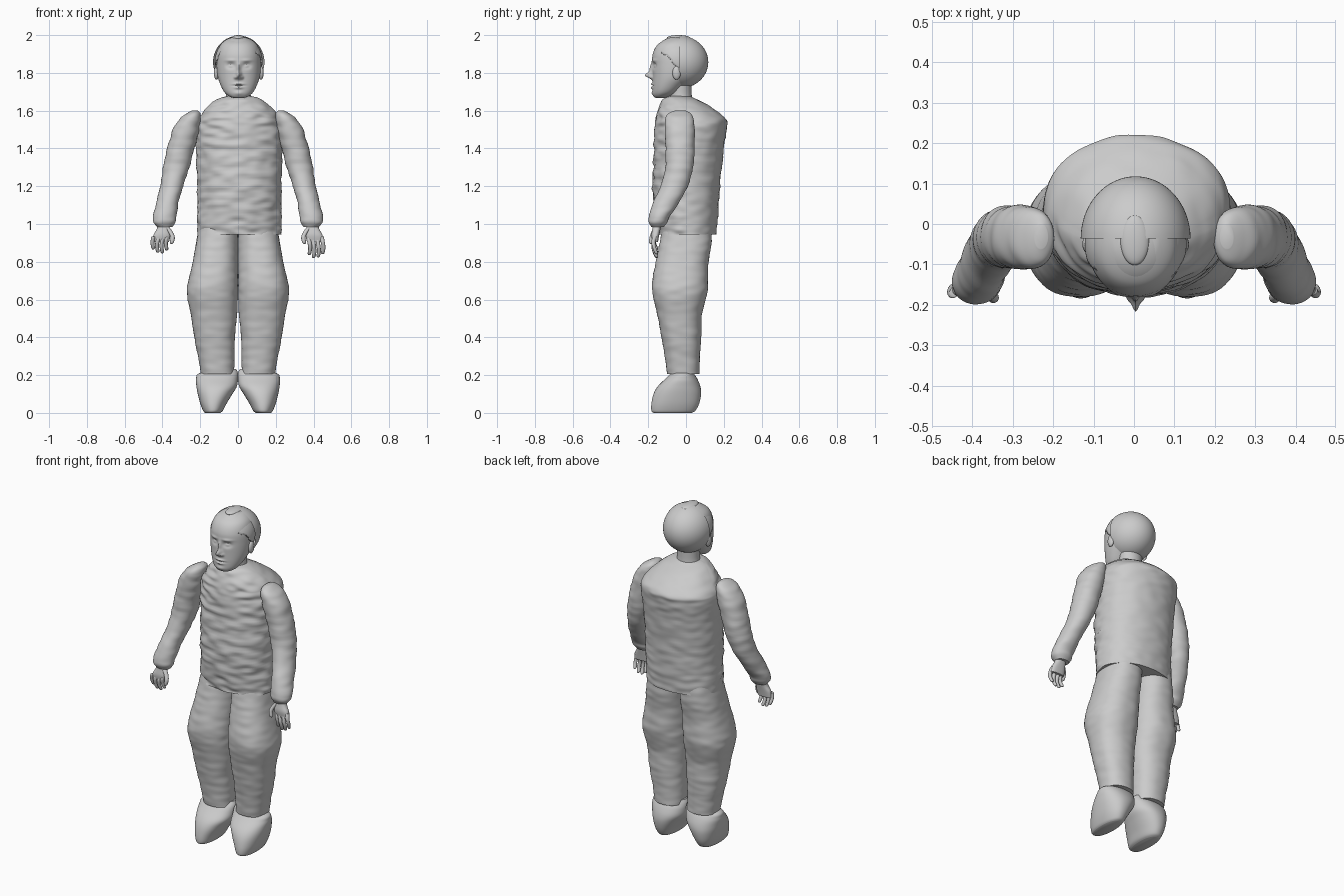
import bpy, bmesh, math
from mathutils import Vector, noise

cube = bpy.data.objects.get("Cube")
if cube:
    bpy.data.objects.remove(cube, do_unlink=True)

grey = bpy.data.materials.new("plain grey")
grey.use_nodes = True
grey.diffuse_color = (0.6, 0.6, 0.6, 1)
grey.node_tree.nodes["Principled BSDF"].inputs["Base Color"].default_value = (0.6, 0.6, 0.6, 1)


def finish(name, bm, angle=50):
    """Turn a bmesh into a smooth shaded object."""
    bmesh.ops.recalc_face_normals(bm, faces=bm.faces)
    mesh = bpy.data.meshes.new(name)
    bm.to_mesh(mesh)
    bm.free()
    mesh.materials.append(grey)
    obj = bpy.data.objects.new(name, mesh)
    bpy.context.collection.objects.link(obj)
    bpy.ops.object.select_all(action="DESELECT")
    obj.select_set(True)
    bpy.context.view_layer.objects.active = obj
    bpy.ops.object.shade_smooth_by_angle(angle=math.radians(angle))
    return obj


def spline(rings, steps):
    """Smoothly interpolated copies of the rings."""
    out = []
    for i in range(len(rings) - 1):
        a, b, c, d = (rings[max(0, min(len(rings) - 1, i + k))] for k in (-1, 0, 1, 2))
        for s in range(steps):
            t = s / steps
            out.append([q + t / 2 * (r - p + t * (2 * p - 5 * q + 4 * r - w + t * (3 * (q - r) + w - p)))
                        for p, q, r, w in zip(a, b, c, d)])
    return out + [rings[-1]]


def loft(name, rings, side=1, power=2.0, segments=32, steps=6, bump=None):
    """Skin over level rings given as (z, x min, x max, y min, y max)."""
    bm = bmesh.new()
    loops = []
    for z, xa, xb, ya, yb in spline(rings, steps):
        loop = []
        for k in range(segments):
            a = math.tau * k / segments
            c, s = math.cos(a), math.sin(a)
            co = Vector(((xa + xb) / 2 + (xb - xa) / 2 * math.copysign(abs(c) ** (2 / power), c),
                         (ya + yb) / 2 + (yb - ya) / 2 * math.copysign(abs(s) ** (2 / power), s), z))
            if bump:
                co = bump(co, Vector((c, s, 0)))
            co.x *= side
            loop.append(bm.verts.new(co))
        loops.append(loop)
    for lo, hi in zip(loops, loops[1:]):
        for k in range(segments):
            n = (k + 1) % segments
            bm.faces.new((lo[k], lo[n], hi[n], hi[k]))
    bm.faces.new(loops[0])
    bm.faces.new(loops[-1])
    return finish(name, bm)


def ellipsoid(name, centre, radii, keep=None, segments=48):
    """Ellipsoid, optionally keeping only the faces that pass a rule."""
    bm = bmesh.new()
    bmesh.ops.create_uvsphere(bm, u_segments=segments, v_segments=segments // 2, radius=1)
    for v in bm.verts:
        v.co = Vector(c + r * p for c, r, p in zip(centre, radii, v.co))
    if keep:
        drop = [f for f in bm.faces if not keep(f.calc_center_median())]
        bmesh.ops.delete(bm, geom=drop, context="FACES")
    return finish(name, bm)


def creases(amount, front_only=False):
    """Cloth wrinkles that run mostly sideways."""
    def bump(co, out):
        n = noise.noise(Vector((co.x * 13, co.y * 13, co.z * 32)))
        strength = amount * (1 if not front_only or out.y < 0 else 0.45)
        return co + out * n * strength
    return bump


# Jacket body
loft("torso", [
    (.945, -.215, .23, -.15, .16), (1.05, -.215, .23, -.165, .17),
    (1.2, -.215, .23, -.175, .18), (1.38, -.222, .235, -.17, .198),
    (1.5, -.225, .238, -.165, .215), (1.545, -.22, .23, -.162, .217),
    (1.585, -.19, .205, -.155, .18), (1.64, -.14, .15, -.135, .1),
    (1.667, -.095, .11, -.11, .04), (1.677, -.06, .065, -.085, .02)],
    power=2.15, segments=96, steps=12, bump=creases(.011, True))

# Neck and head, with the face shaped by soft bumps (x, z, width, height, depth)
loft("neck", [(1.64, -.07, .075, -.09, .035), (1.69, -.062, .067, -.085, .03),
              (1.76, -.065, .07, -.085, .03)])
FEATURES = [
    (0, 1.787, .013, .017, .038), (0, 1.825, .01, .028, .014),      # nose
    (.017, 1.776, .008, .008, .012),                               # nostril wings
    (.042, 1.838, .021, .014, -.016), (.042, 1.836, .013, .007, .011),  # eyes
    (.045, 1.866, .027, .007, .006),                               # brows
    (0, 1.741, .024, .006, .010), (0, 1.722, .02, .007, .009),     # lips
    (0, 1.732, .03, .003, -.006), (0, 1.692, .025, .012, .006)]     # mouth line, chin


def face(co, out):
    if out.y < 0:
        for fx, fz, w, h, depth in FEATURES:
            for x in {fx, -fx}:
                co.y += out.y * depth * math.exp(-((co.x - .004 - x) / w) ** 2 - ((co.z - fz) / h) ** 2)
    return co


loft("head", [
    (1.668, -.025, .033, -.16, -.11), (1.675, -.045, .053, -.17, -.09),
    (1.695, -.07, .078, -.176, -.05), (1.73, -.09, .098, -.177, -.01),
    (1.78, -.107, .115, -.177, .04), (1.84, -.113, .121, -.178, .065),
    (1.9, -.11, .118, -.176, .07), (1.95, -.092, .1, -.15, .05),
    (1.98, -.055, .063, -.1, .02), (1.987, -.02, .028, -.06, -.01)],
    power=2.1, segments=160, steps=12, bump=face)

for side, label in ((1, "left"), (-1, "right")):
    ellipsoid(label + "_ear", (.004 + side * .118, -.05, 1.8), (.014, .022, .036), segments=24)

# Hair: smooth back shell, ragged front fringe and a flat crown patch
ellipsoid("hair_back", (.004, -.036, 1.857), (.136, .154, .14), lambda c: c.y > -.036, 64)


def fringe_rule(c):
    forward = min(1, max(0, (-.04 - c.y) / .1))
    ragged = .05 * noise.noise(Vector((c.x * 28, c.y * 28, 3)))
    return c.y < -.02 and c.z > 1.77 + .17 * forward ** .7 + ragged


fringe = ellipsoid("hair_fringe", (.004, -.05, 1.862), (.126, .13, .131), fringe_rule, 96)
shell = fringe.modifiers.new("thickness", "SOLIDIFY")
shell.thickness = .01
ellipsoid("hair_crown", (.002, -.04, 1.985), (.036, .062, .015), segments=32)

ARM = [
    (.985, .345, .43, -.185, -.115), (1.01, .33, .447, -.197, -.1), (1.04, .325, .45, -.195, -.085),
    (1.1, .318, .435, -.18, -.045), (1.2, .29, .41, -.135, .01),
    (1.3, .258, .395, -.11, .038), (1.4, .23, .375, -.108, .045),
    (1.5, .205, .345, -.113, .045), (1.555, .195, .31, -.108, .04),
    (1.585, .2, .272, -.095, .025), (1.6, .215, .245, -.06, 0)]
LEG = [
    (.205, .02, .195, -.1, .07), (.3, .018, .212, -.112, .073), (.4, .016, .232, -.13, .08),
    (.52, .005, .25, -.152, .085), (.63, 0, .27, -.177, .112),
    (.7, 0, .262, -.178, .117), (.8, 0, .24, -.16, .12),
    (.9, 0, .222, -.14, .135), (1, .002, .205, -.12, .135)]
SHOE = [
    (0, .095, .175, -.172, .03), (.012, .08, .185, -.183, .05), (.05, .06, .2, -.183, .07),
    (.1, .03, .213, -.172, .08), (.14, .006, .22, -.15, .076),
    (.18, 0, .222, -.11, .06), (.21, 0, .205, -.08, .04), (.232, .01, .1, -.05, .02)]
PALM = [(.905, .365, .452, -.178, -.148), (.94, .358, .448, -.183, -.142),
        (.975, .362, .43, -.178, -.135), (1.02, .365, .42, -.17, -.125)]
# Finger paths: knuckle x, tip x, tip z
FINGERS = [("index", .374, .378, .835), ("middle", .396, .401, .82),
           ("ring", .419, .425, .823), ("little", .442, .449, .84)]


def digit(name, side, path, radius):
    """Tapered finger along points listed from tip to root."""
    rings = []
    for i, (x, y, z) in enumerate(path):
        r = radius * (.35 if i == 0 else .8 + .08 * i)
        rings.append((z, x - r, x + r, y - r, y + r))
    loft(name, rings, side, segments=14, steps=4)


for side, label in ((1, "left_"), (-1, "right_")):
    loft(label + "arm", ARM, side, power=2.1, segments=48, steps=8, bump=creases(.004))
    loft(label + "leg", LEG, side, power=2.3, segments=64, steps=10, bump=creases(.003))
    loft(label + "shoe", SHOE, side, power=2.2, segments=48, steps=6)
    loft(label + "palm", PALM, side, power=2.5)
    lift = 0 if side > 0 else .025
    for name, root, tip, low in FINGERS:
        low += lift
        digit(label + name + "_finger", side, [
            (tip, -.155, low), (tip, -.158, low + .008), (tip + .004, -.168, low + .035),
            ((root + tip) / 2 + .003, -.173, low + .065), (root, -.164, .935)], .0105)
    digit(label + "thumb", side, [
        (.352, -.185, .895), (.35, -.185, .903), (.346, -.182, .93),
        (.356, -.172, .955), (.378, -.16, .985)], .012)
